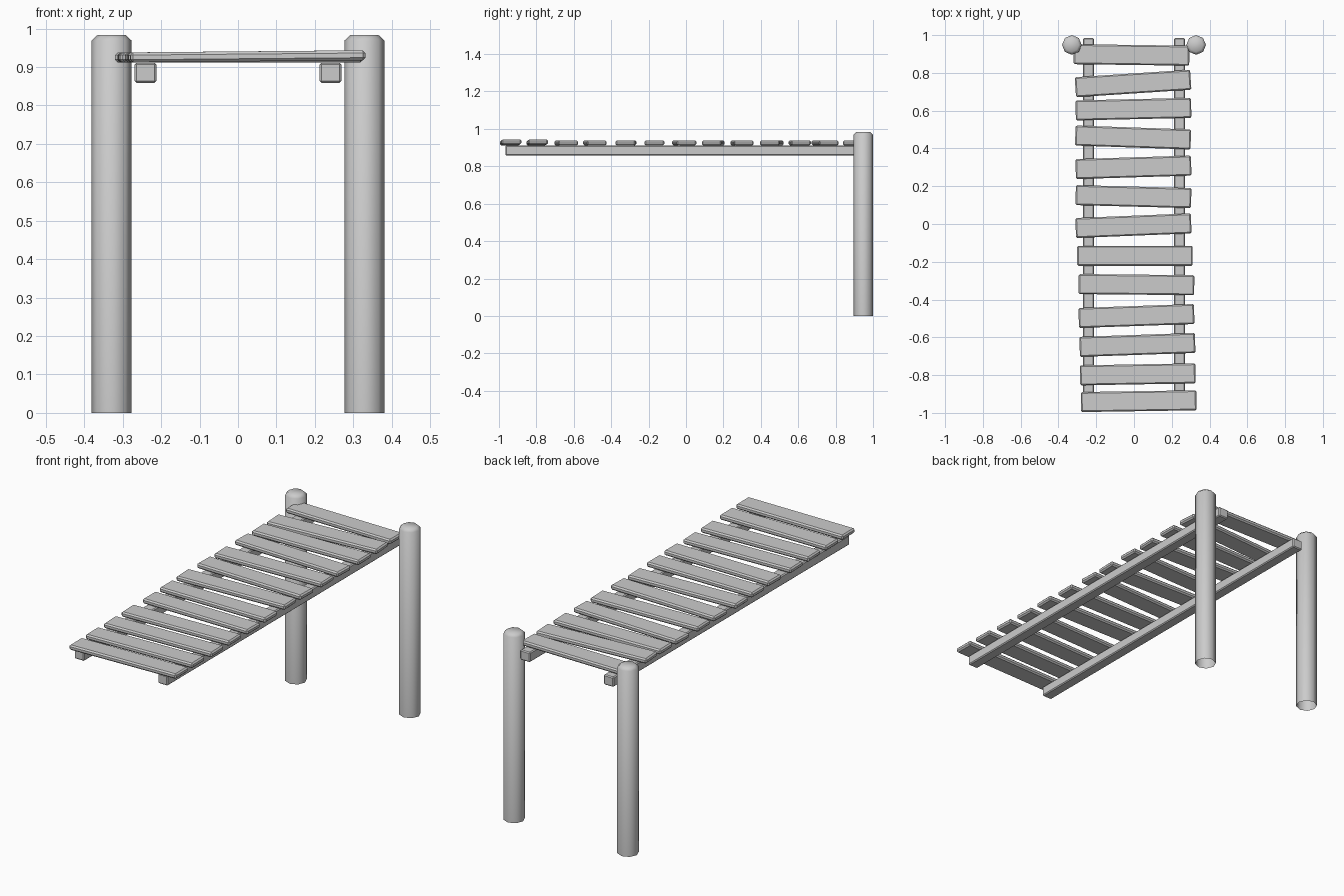
import bpy, bmesh
from math import radians, atan
from mathutils import Matrix

if "Cube" in bpy.data.objects:
    bpy.data.objects.remove(bpy.data.objects["Cube"])


def finish(name, bm):
    bmesh.ops.recalc_face_normals(bm, faces=bm.faces)
    me = bpy.data.meshes.new(name)
    bm.to_mesh(me)
    bm.free()
    ob = bpy.data.objects.new(name, me)
    bpy.context.collection.objects.link(ob)
    return ob


def beam(name, loc, size, bevel, yaw=0.0, roll=0.0):
    # Box with chamfered edges
    bm = bmesh.new()
    bmesh.ops.create_cube(bm, size=1.0)
    bmesh.ops.scale(bm, vec=size, verts=bm.verts)
    bmesh.ops.bevel(bm, geom=list(bm.edges), offset=bevel, segments=1,
                    affect='EDGES')
    ob = finish(name, bm)
    ob.location = loc
    ob.rotation_euler = (0, roll, yaw)
    return ob


def post(name, x):
    # Octagonal post, chamfered top, open bottom
    bm = bmesh.new()
    h = 0.983
    bmesh.ops.create_cone(bm, cap_ends=True, segments=8, radius1=0.052,
                          radius2=0.052, depth=h,
                          matrix=Matrix.Translation((0, 0, h / 2)))
    bottom = [f for f in bm.faces if f.calc_center_median().z < 0.001]
    bmesh.ops.delete(bm, geom=bottom, context='FACES_ONLY')
    rim = [e for e in bm.edges if all(v.co.z > h - 0.001 for v in e.verts)]
    bmesh.ops.bevel(bm, geom=rim, offset=0.014, segments=1, affect='EDGES')
    ob = finish(name, bm)
    ob.location = (x, 0.948, 0)
    bpy.context.view_layer.objects.active = ob
    ob.select_set(True)
    bpy.ops.object.shade_smooth_by_angle(angle=radians(50))
    ob.select_set(False)


# Posts and rails, one per side
for side, s in (("left", -1), ("right", 1)):
    post(f"{side}_post", s * 0.329)
    beam(f"{side}_rail", (s * 0.241, 0.009, 0.885), (0.057, 1.95, 0.052), 0.005)

# Deck planks: x centre, y centre, slope in plan, sideways tilt
planks = [
    (-0.013, 0.895, -0.013, 0), (-0.005, 0.744, 0.065, 0),
    (-0.003, 0.608, 0.022, 0), (-0.005, 0.458, -0.034, 0),
    (-0.003, 0.300, 0.030, 0), (-0.003, 0.145, -0.026, 0),
    (-0.003, -0.009, 0.040, 0), (0.005, -0.169, 0.0, 0),
    (0.013, -0.321, -0.010, 0), (0.013, -0.487, 0.034, 0),
    (0.018, -0.640, 0.034, 0), (0.020, -0.796, 0.017, 0.009),
    (0.025, -0.938, 0.015, 0.009),
]
for i, (x, y, slope, tilt) in enumerate(planks):
    beam(f"plank_{i + 1}", (x, y, 0.925 + 0.3 * tilt), (0.612, 0.106, 0.026),
         0.007, atan(slope), -tilt)
